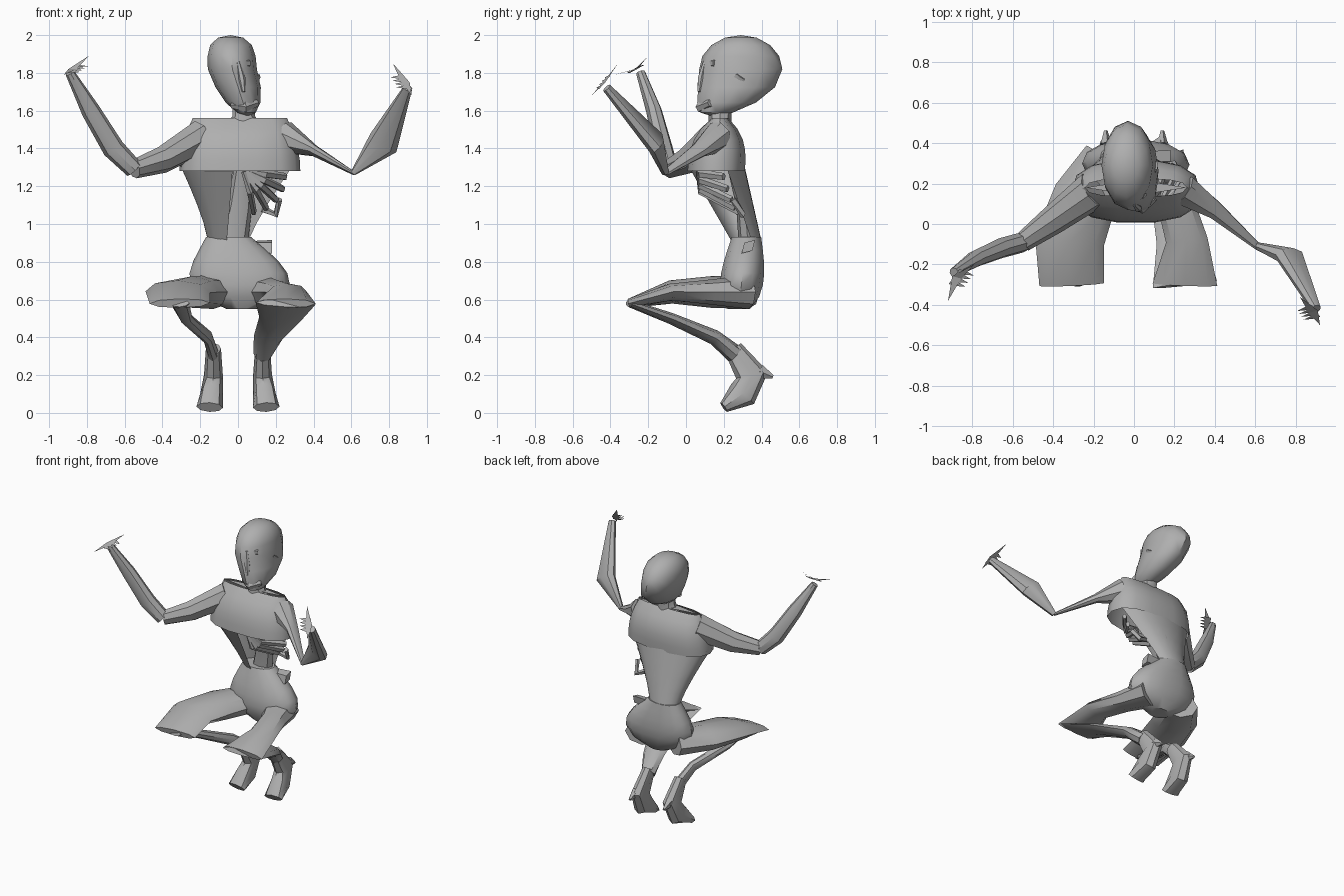
import bpy, bmesh, math
from mathutils import Vector

cube = bpy.data.objects.get("Cube")
if cube:
    bpy.data.objects.remove(cube)

skin = bpy.data.materials.new("dull grey")
skin.use_nodes = True
grey = (0.43, 0.43, 0.43, 1)
skin.diffuse_color = grey
skin.node_tree.nodes["Principled BSDF"].inputs["Base Color"].default_value = grey

RIGHTWARD = Vector((1, 0, 0))
FORWARD = Vector((0, 1, 0))
UPWARD = Vector((0, 0, 1))


def finish(name, bm):
    bmesh.ops.recalc_face_normals(bm, faces=bm.faces)
    mesh = bpy.data.meshes.new(name)
    bm.to_mesh(mesh)
    bm.free()
    mesh.materials.append(skin)
    part = bpy.data.objects.new(name, mesh)
    bpy.context.collection.objects.link(part)
    bpy.ops.object.select_all(action="DESELECT")
    part.select_set(True)
    bpy.context.view_layer.objects.active = part
    bpy.ops.object.shade_smooth_by_angle(angle=math.radians(40))


def bridge(bm, rings, closed=True):
    count = len(rings[0])
    for lower, upper in zip(rings, rings[1:]):
        for i in range(count if closed else count - 1):
            j = (i + 1) % count
            bm.faces.new((lower[i], lower[j], upper[j], upper[i]))


def stack(name, bottom, top, steps, rule, boxy=1.0, start=0, sweep=360, capped=True):
    """Pile up oval sections; rule(t) gives centre x, centre y, half x, half y."""
    bm = bmesh.new()
    sides = 14
    closed = sweep == 360
    rings = []
    for k in range(steps + 1):
        t = k / steps
        cx, cy, rx, ry = rule(t)
        ring = []
        for i in range(sides):
            angle = math.radians(start + sweep * i / (sides if closed else sides - 1))
            c, s = math.cos(angle), math.sin(angle)
            ring.append(bm.verts.new((cx + rx * math.copysign(abs(c) ** boxy, c),
                                      cy + ry * math.copysign(abs(s) ** boxy, s),
                                      bottom + (top - bottom) * t)))
        rings.append(ring)
    bridge(bm, rings, closed)
    if capped:
        bm.faces.new(rings[0])
        bm.faces.new(rings[-1])
    finish(name, bm)


def limb(name, path, width, depth, swell=(0, 0), across=RIGHTWARD, sides=8):
    """Tube along a path; width and depth run from start to end, swelling midway."""
    bm = bmesh.new()
    points = [Vector(p) for p in path]
    last = len(points) - 1
    rings = []
    for k, point in enumerate(points):
        t = k / last
        bulge = math.sin(math.pi * t)
        half_w = width[0] + (width[1] - width[0]) * t + swell[0] * bulge
        half_d = depth[0] + (depth[1] - depth[0]) * t + swell[1] * bulge
        along = (points[min(k + 1, last)] - points[max(k - 1, 0)]).normalized()
        u = (across - along * across.dot(along)).normalized()
        v = along.cross(u)
        ring = []
        for i in range(sides):
            angle = math.tau * i / sides
            offset = u * half_w * math.cos(angle) + v * half_d * math.sin(angle)
            ring.append(bm.verts.new(point + offset))
        rings.append(ring)
    bridge(bm, rings)
    bm.faces.new(rings[0])
    bm.faces.new(rings[-1])
    finish(name, bm)


def sliver(name, *corners):
    bm = bmesh.new()
    bm.faces.new([bm.verts.new(c) for c in corners])
    finish(name, bm)


# Head: an egg with a broad crown, drawn down and forward to the chin
bm = bmesh.new()
bmesh.ops.create_uvsphere(bm, u_segments=12, v_segments=8, radius=1)
for vert in bm.verts:
    x, y, z = vert.co
    drop, rise = max(0, -z), max(0, z)
    vert.co = (0.13 * x * (1 + 0.4 * rise ** 2) + 0.08 * drop - 0.03 - 0.01 * rise,
               0.22 * y - 0.15 * drop ** 2 + 0.29,
               1.82 + 0.18 * rise - 0.25 * drop)
finish("head", bm)

# Face details
limb("nose", [(0, 0.1, 1.86), (0.02, 0.08, 1.77), (0.03, 0.07, 1.7)],
     (0.01, 0.01), (0.01, 0.01), swell=(0.01, 0.01), sides=6)
limb("jaw", [(-0.03, 0.12, 1.63), (0.04, 0.08, 1.62), (0.1, 0.13, 1.64)],
     (0.02, 0.02), (0.02, 0.02), swell=(0.01, 0.01), across=FORWARD, sides=6)
for name, side in (("right", -1), ("left", 1)):
    inner = Vector((-0.02, 0.1, 1.85)) + RIGHTWARD * side * 0.02
    outer = inner + RIGHTWARD * side * 0.06 + FORWARD * 0.05
    limb(name + "_brow", [inner, outer], (0.01, 0.01), (0.02, 0.02), across=FORWARD, sides=5)
limb("left_ear", [(0.08, 0.25, 1.72), (0.11, 0.29, 1.78)], (0.01, 0.01), (0.03, 0.03), sides=5)

# Neck and chest hood, open underneath
limb("neck", [(0.03, 0.18, 1.5), (0.03, 0.18, 1.57), (0.03, 0.19, 1.66)],
     (0.12, 0.06), (0.06, 0.06), swell=(-0.03, 0))
stack("chest", 1.28, 1.56, 5,
      lambda t: (0.01, 0.16 + 0.02 * t, 0.32 - 0.07 * t ** 2, 0.155 - 0.11 * t ** 3),
      boxy=0.8, capped=False)
sliver("shoulder_top", (-0.24, 0.18, 1.56), (0.01, 0.14, 1.56), (0.26, 0.18, 1.56), (0.01, 0.22, 1.56))

# Body wall, torn open at the left front, with the spine inside it
stack("torn_body_wall", 0.91, 1.31, 4,
      lambda t: (0.05 * t - 0.05, 0.32 - 0.16 * t, 0.11 + 0.2 * t ** 1.2, 0.08 + 0.07 * t),
      start=20, sweep=245, capped=False)
limb("spine", [(0.03, 0.26, 1.3), (0.01, 0.31, 1.1), (-0.03, 0.33, 0.88)],
     (0.05, 0.08), (0.04, 0.05))

# Exposed ribs fanning out and back from one root
root = Vector((0.04, 0.07, 1.28))
for k in range(5):
    angle = k * 0.35
    tip = Vector((0.05 + 0.2 * math.cos(angle), 0.2 + 0.02 * k, 1.25 - 0.19 * math.sin(angle)))
    bend = (root + tip) / 2
    bend.y = root.y + 0.01
    limb("rib", [root, bend, tip], (0.025, 0.02), (0.02, 0.015), across=UPWARD, sides=5)
limb("rib_bridge", [(0.13, 0.28, 1.08), (0.2, 0.3, 1.05), (0.22, 0.25, 1.13)],
     (0.02, 0.02), (0.015, 0.015), across=UPWARD, sides=5)


# Hips: widest low down, narrowing to the waist
def hip_section(t):
    bulge = math.sin(math.pi * t ** 0.7)
    return (0.02 - 0.07 * t ** 2, 0.28 + 0.04 * t,
            0.08 + 0.04 * t + 0.17 * bulge, 0.06 + 0.02 * t + 0.05 * bulge)


stack("hips", 0.55, 0.93, 6, hip_section, boxy=0.9)
limb("torn_hip_edge", [(0.04, 0.33, 0.88), (0.18, 0.33, 0.88)],
     (0.04, 0.05), (0.03, 0.03), across=FORWARD + UPWARD, sides=4)

# Legs: flattened thighs, thin shins, raised heels
for name, side, spread, plump, shin_top, calf in (("right", -1, 1.1, 0.03, 0.05, 0.03),
                                                  ("left", 1, 0.9, -0.05, 0.16, 0.05)):
    def at(x, y, z):
        return Vector((side * x, y, z))
    wide = side * spread
    knee = Vector((wide * 0.28, -0.3, 0.58))
    limb(name + "_thigh",
         [at(0.13, 0.33, 0.64), (wide * 0.22, 0.13, 0.64), (wide * 0.29, -0.08, 0.64), knee],
         (0.12, 0.16), (0.09, 0.025), swell=(plump, plump / 4 + 0.01))
    limb(name + "_shin",
         [knee, (wide * 0.25, -0.08, 0.5), at(0.16, 0.15, 0.4), at(0.13, 0.26, 0.31)],
         (shin_top, calf), (0.02, 0.05), swell=(-0.01, 0))
    limb(name + "_foot",
         [at(0.13, 0.25, 0.34), at(0.13, 0.35, 0.2), at(0.14, 0.3, 0.1), at(0.15, 0.2, 0.03)],
         (0.04, 0.07), (0.05, 0.03), swell=(0, 0.05))
    limb(name + "_heel", [at(0.14, 0.39, 0.22), at(0.14, 0.46, 0.19)],
         (0.03, 0.01), (0.04, 0.01), sides=5)

# Arms: the left upper arm is wasted to a strip
slant = RIGHTWARD - UPWARD
right_elbow = (-0.55, -0.09, 1.29)
limb("right_upper_arm", [(-0.2, 0.17, 1.46), (-0.4, 0.02, 1.34), right_elbow],
     (0.1, 0.05), (0.09, 0.05), across=RIGHTWARD + UPWARD)
limb("right_forearm",
     [right_elbow, (-0.66, -0.12, 1.4), (-0.78, -0.17, 1.6), (-0.89, -0.24, 1.8)],
     (0.05, 0.025), (0.05, 0.025), swell=(0.02, 0.01), across=RIGHTWARD + UPWARD)
left_elbow = (0.61, -0.11, 1.27)
limb("left_upper_arm", [(0.24, 0.17, 1.46), (0.4, 0.07, 1.39), left_elbow],
     (0.09, 0.01), (0.08, 0.02), swell=(-0.02, 0), across=RIGHTWARD + UPWARD)
limb("left_forearm", [left_elbow, (0.77, -0.16, 1.43), (0.9, -0.42, 1.72)],
     (0.015, 0.025), (0.02, 0.025), swell=(0.065, 0.025), across=slant)

# Thin open hands with finger slivers
for name, side, palm, tip, thumb in (
        ("right", -1, (-0.89, -0.26, 1.82), (-0.92, -0.38, 1.79), (-0.79, -0.2, 1.89)),
        ("left", 1, (0.9, -0.43, 1.75), (0.92, -0.5, 1.68), (0.82, -0.36, 1.85))):
    palm, tip, thumb = Vector(palm), Vector(tip), Vector(thumb)
    along = (tip - thumb).normalized() * 0.05
    out = Vector((side * -0.07, -0.02, 0))
    sliver(name + "_palm", palm - along, palm + along,
           palm + along + out / 2, palm - along + out / 2)
    for part, end in (("_long_finger", tip), ("_thumb", thumb)):
        sliver(name + part, palm - out / 8, palm + out / 2, end)
    for k in range(4):
        base = palm + along * (k - 1.5) / 2 + out / 2
        sliver(name + "_finger", base - along / 4, base + along / 4, base + out * 0.6)
